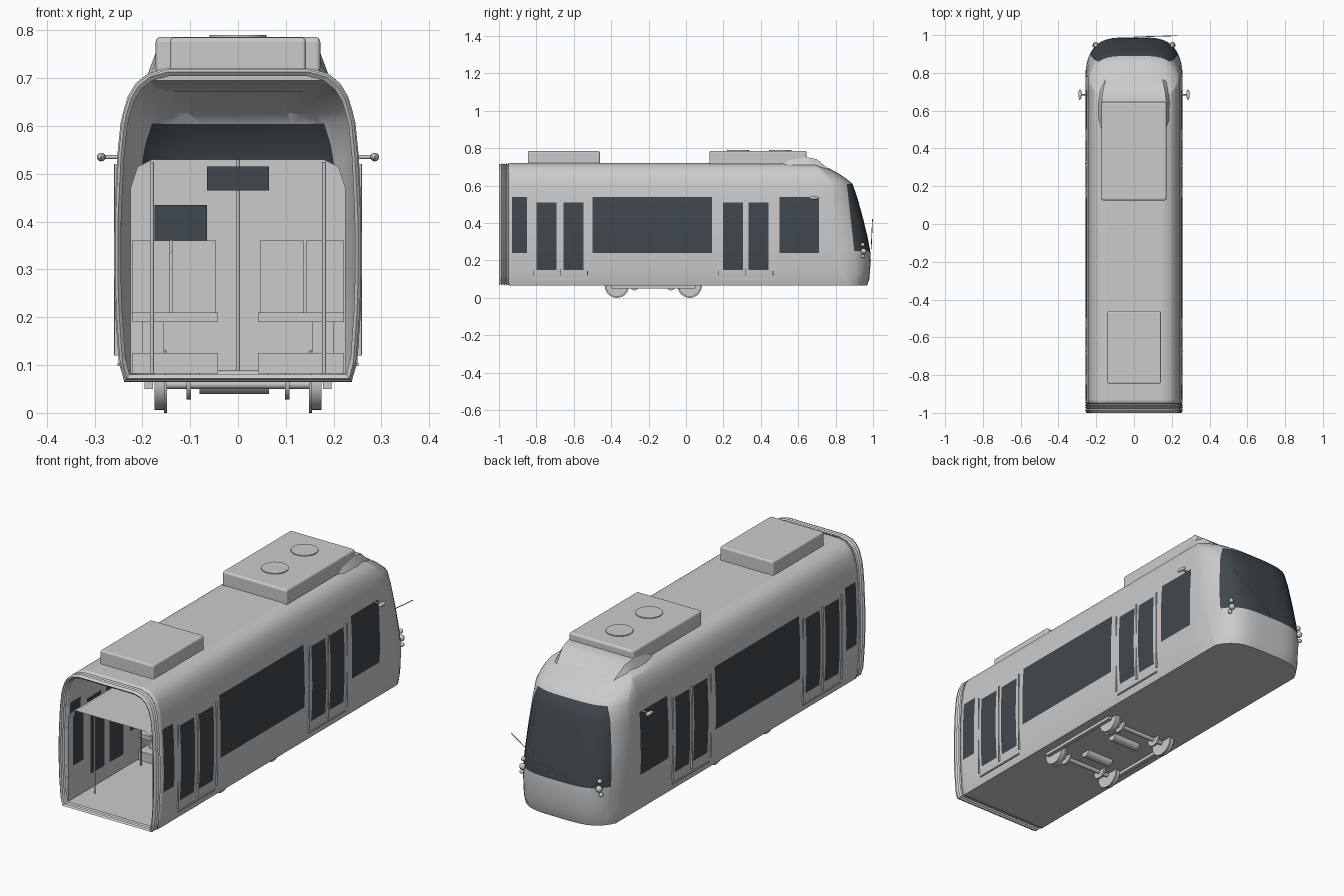
import bpy, bmesh, math
from mathutils import Vector

if "Cube" in bpy.data.objects:
    bpy.data.objects.remove(bpy.data.objects["Cube"], do_unlink=True)


def material(name, rgb):
    m = bpy.data.materials.new(name)
    m.use_nodes = True
    m.diffuse_color = (*rgb, 1)
    node = next(n for n in m.node_tree.nodes if n.type == 'BSDF_PRINCIPLED')
    node.inputs["Base Color"].default_value = (*rgb, 1)
    return m


GREY = material("light grey", (0.6, 0.6, 0.6))
GLASS = material("dark glass", (0.052, 0.064, 0.074))


def finish(name, bm, mats=(GREY,), smooth=True, bevel=0, thick=0):
    me = bpy.data.meshes.new(name)
    bm.to_mesh(me)
    bm.free()
    ob = bpy.data.objects.new(name, me)
    bpy.context.scene.collection.objects.link(ob)
    for m in mats:
        me.materials.append(m)
    if smooth:
        bpy.ops.object.select_all(action='DESELECT')
        ob.select_set(True)
        bpy.context.view_layer.objects.active = ob
        bpy.ops.object.shade_smooth_by_angle(angle=math.radians(35))
    if thick:
        mod = ob.modifiers.new("thickness", 'SOLIDIFY')
        mod.thickness, mod.offset = thick, -1
    if bevel:
        mod = ob.modifiers.new("bevel", 'BEVEL')
        mod.width, mod.segments = bevel, 3
    return ob


def box(name, x, y, z, mat=GREY, bevel=0):
    bm = bmesh.new()
    bmesh.ops.create_cube(bm, size=1)
    for v in bm.verts:
        v.co = [(a + b) / 2 + c * (b - a) for (a, b), c in zip((x, y, z), v.co)]
    return finish(name, bm, (mat,), False, bevel)


def rod(name, a, b, r, segs=12, mat=GREY):
    a, b = Vector(a), Vector(b)
    bm = bmesh.new()
    bmesh.ops.create_cone(bm, cap_ends=True, segments=segs, radius1=r, radius2=r, depth=(b - a).length)
    turn = (b - a).to_track_quat('Z', 'Y')
    for v in bm.verts:
        v.co = turn @ v.co + (a + b) / 2
    return finish(name, bm, (mat,))


def ball(name, pos, size):
    bm = bmesh.new()
    bmesh.ops.create_uvsphere(bm, u_segments=16, v_segments=10, radius=1)
    for v in bm.verts:
        v.co = [p + c * s for p, c, s in zip(pos, v.co, size)]
    return finish(name, bm)


def tube(bm, rings):
    """Skin closed rings of points."""
    vr = [[bm.verts.new(p) for p in ring] for ring in rings]
    for a, b in zip(vr, vr[1:]):
        for k in range(len(a)):
            n = (k + 1) % len(a)
            bm.faces.new((a[k], a[n], b[n], b[k]))
    return vr


# Side windows and door glass: y range, z range
PANES = [((-.93, -.85), (.24, .54)), ((.5, .71), (.24, .54)), ((-.5, .14), (.24, .54))]
PANES += [((y, y + .107), (.15, .51)) for y in (-.8, -.655, .197, .335)]


def cut(bm, co, no):
    bmesh.ops.bisect_plane(bm, geom=bm.verts[:] + bm.edges[:] + bm.faces[:],
                           dist=1e-5, plane_co=co, plane_no=no)


def paint_panes(bm):
    for y in {y for p in PANES for y in p[0]}:
        cut(bm, (0, y, 0), (0, 1, 0))
    for z in {z for p in PANES for z in p[1]}:
        cut(bm, (0, 0, z), (0, 0, 1))
    bm.normal_update()
    for f in bm.faces:
        c = f.calc_center_median()
        if abs(f.normal.x) > .6 and any(a < c.y < b and lo < c.z < hi for (a, b), (lo, hi) in PANES):
            f.material_index = 1


# Body shell: height, half width, nose reach
SECTION = [(.065, .238, .968), (.10, .247, .98), (.20, .254, .988), (.25, .256, .985),
           (.32, .257, .972), (.42, .256, .948), (.54, .25, .915), (.61, .243, .89),
           (.635, .237, .86), (.665, .228, .815), (.69, .213, .77), (.71, .188, .72), (.72, .15, .68)]
COLS = 20
bm = bmesh.new()
grid = []
for z, w, reach in SECTION:
    row = []
    for j in range(COLS + 1):
        x = w * math.sin(math.pi / 2 * (2 * j / COLS - 1))
        sweep = .2 * (1 - math.sqrt(max(0, 1 - (x / .257) ** 4)))
        row.append(bm.verts.new((x, reach - sweep, z)))
    grid.append(row)
for a, b in zip(grid, grid[1:]):
    for j in range(COLS):
        bm.faces.new((a[j], a[j + 1], b[j + 1], b[j]))
rim = grid[0] + [r[-1] for r in grid[1:-1]] + grid[-1][::-1] + [r[0] for r in grid[-2:0:-1]]
end = [bm.verts.new((v.co.x, -.95, v.co.z)) for v in rim]
for k in range(len(rim)):
    n = (k + 1) % len(rim)
    bm.faces.new((rim[k], rim[n], end[n], end[k]))
bmesh.ops.recalc_face_normals(bm, faces=bm.faces[:])
if max(bm.faces, key=lambda f: f.calc_center_median().y).normal.y < 0:
    bmesh.ops.reverse_faces(bm, faces=bm.faces[:])
paint_panes(bm)
# Windscreen
edge, slope = Vector((0, .86, .61)), Vector((0, .36, .04))
cut(bm, edge, slope)
for f in bm.faces:
    c = f.calc_center_median()
    if .25 < c.z < .61 and (c - edge).dot(slope) > 0:
        f.material_index = 1
finish("body_shell", bm, (GREY, GLASS), thick=.01)

# Folding gangway at the open end
half = [(w, z) for z, w, _ in SECTION]
loop = half + [(-w, z) for w, z in reversed(half)]
bm = bmesh.new()
tube(bm, [[(x * (1 - k), -1 + .055 * i / 8, .39 + (z - .39) * (1 - k)) for x, z in loop]
          for i in range(9) for k in [.022 + .025 * (i % 2)]])
bmesh.ops.recalc_face_normals(bm, faces=bm.faces[:])
finish("gangway_bellows", bm, smooth=False, thick=.008)

# Interior lining with cab partition
half = [(.225, .082), (.225, .47), (.21, .515), (.18, .53)]
loop = half + [(-x, z) for x, z in reversed(half)]
bm = bmesh.new()
rings = tube(bm, [[(x, y, z) for x, z in loop] for y in (-.97, .74)])
bm.faces.new(rings[1])
bmesh.ops.recalc_face_normals(bm, faces=bm.faces[:])
paint_panes(bm)
finish("interior_lining", bm, (GREY, GLASS), smooth=False)

# Interior fittings
box("hanging_display", (-.065, .065), (.2, .21), (.465, .515), GLASS)
box("cab_screen", (-.175, -.065), (.725, .735), (.36, .435), GLASS)
rod("cab_screen_stalk", (-.14, .73, .335), (-.14, .73, .36), .003)
rod("centre_pole", (0, .32, .082), (0, .32, .53), .004)
for s in (-1, 1):
    for y in (-.83, -.48, .16, .48):
        rod("door_pole", (s * .18, y, .082), (s * .18, y, .525), .004)
    for y in (-.37, .02):
        x = sorted((s * .042, s * .222))
        box("seat_plinth", x, (y - .07, y + .07), (.082, .125))
        box("seat_cushion", x, (y - .07, y + .07), (.19, .21))
        for a, b in ((.046, .138), (.142, .222)):
            box("seat_back", sorted((s * a, s * b)), (y + .06, y + .075), (.205, .36))
        box("seat_leg", sorted((s * .155, s * .2)), (y - .02, y + .02), (.12, .19))

# Roof equipment
box("rear_roof_unit", (-.142, .142), (-.845, -.46), (.71, .785), bevel=.008)
box("front_roof_unit", (-.172, .172), (.125, .645), (.71, .786), bevel=.01)
for y in (.28, .505):
    rod("roof_fan", (0, y, .78), (0, y, .79), .06, 32)
bm = bmesh.new()
rings = tube(bm, [[(-w - .022, y, min(.695, z - .01)), (-w, y, z), (w, y, z), (w + .022, y, min(.695, z - .01))]
                  for y, z, w in ((.49, .712, .165), (.55, .735, .172), (.64, .753, .172),
                                  (.70, .741, .165), (.77, .682, .15))])
bm.faces.new(rings[0])
bm.faces.new(rings[-1])
bmesh.ops.recalc_face_normals(bm, faces=bm.faces[:])
finish("roof_fairing", bm)

# Mirrors, lamps and door trim
for s in (-1, 1):
    rod("mirror_arm", (s * .245, .685, .535), (s * .285, .685, .535), .004)
    ball("mirror", (s * .286, .685, .535), (.009, .028, .009))
    for dx, y, z, r in ((0, .945, .285, .011), (0, .95, .25, .015), (.008, .945, .222, .010)):
        ball("head_lamp", (s * (.203 + dx), y, z), (r, r, r))
    for y in (-.672, .32):
        box("door_step", sorted((s * .243, s * .252)), (y - .14, y + .14), (.098, .104))
        box("door_seam", sorted((s * .25, s * .259)), (y - .002, y + .002), (.12, .52))
        for d in (-.145, .145):
            box("door_edge", sorted((s * .25, s * .258)), (y + d - .002, y + d + .002), (.12, .52))
rod("wiper", (0, .99, .26), (.23, .997, .42), .002, 8)

# Running gear
for y in (-.37, .02):
    rod("axle", (-.16, y, .06), (.16, y, .06), .01)
    for s in (-1, 1):
        rod("wheel", (s * .15, y, .065), (s * .175, y, .065), .059, 32)
        rod("wheel_flange", (s * .148, y, .065), (s * .155, y, .065), .065, 32)
        rod("brake_disc", (s * .098, y, .065), (s * .108, y, .065), .037, 24)
for y in (-.275, -.08):
    rod("motor", (-.08, y, .065), (.065, y, .065), .025, 20)
for s in (-1, 1):
    box("bogie_beam", sorted((s * .178, s * .196)), (-.4, .05), (.05, .068))
